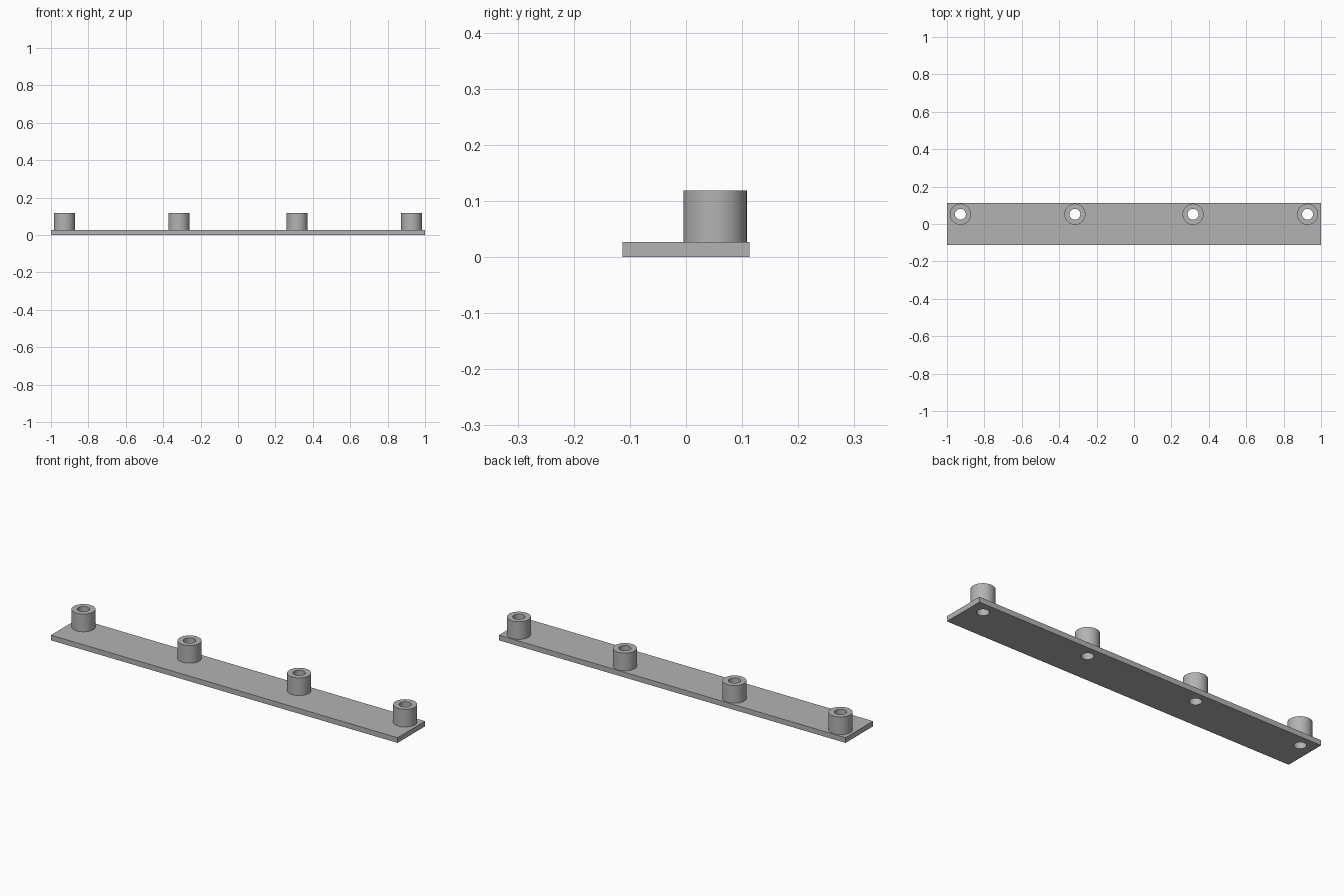
import bpy, bmesh, math

cube = bpy.data.objects.get("Cube")
if cube:
    bpy.data.objects.remove(cube, do_unlink=True)

LENGTH, WIDTH, THICK = 2.0, 0.226, 0.027
TOP = 0.119
OUTER, INNER, SIDES = 0.0565, 0.029, 64
POST_Y = 0.052
POST_X = (-0.928, -0.316, 0.316, 0.928)

grey = bpy.data.materials.new("plain grey")
grey.use_nodes = True
color = (0.45, 0.45, 0.45, 1)
grey.diffuse_color = color
grey.node_tree.nodes["Principled BSDF"].inputs["Base Color"].default_value = color


def make_object(name, bm):
    bmesh.ops.recalc_face_normals(bm, faces=bm.faces)
    mesh = bpy.data.meshes.new(name)
    bm.to_mesh(mesh)
    bm.free()
    mesh.materials.append(grey)
    obj = bpy.data.objects.new(name, mesh)
    bpy.context.collection.objects.link(obj)
    return obj


def smooth(obj):
    bpy.ops.object.select_all(action='DESELECT')
    obj.select_set(True)
    bpy.context.view_layer.objects.active = obj
    bpy.ops.object.shade_smooth_by_angle(angle=math.radians(30))


def ring(bm, radius, z):
    return [bm.verts.new((radius * math.cos(a), radius * math.sin(a), z))
            for a in (math.tau * i / SIDES for i in range(SIDES))]


# Hollow post: outer wall, top rim and a bore running down through the plate
def make_post(name, x):
    bm = bmesh.new()
    rings = [ring(bm, OUTER, THICK), ring(bm, OUTER, TOP),
             ring(bm, INNER, TOP), ring(bm, INNER, THICK)]
    for low, high in zip(rings, rings[1:] + rings[:1]):
        for i in range(SIDES):
            j = (i + 1) % SIDES
            bm.faces.new((low[i], low[j], high[j], high[i]))
    post = make_object(name, bm)
    post.location = (x, POST_Y, 0)
    smooth(post)


# Flat base plate
bm = bmesh.new()
bmesh.ops.create_cube(bm, size=1)
bmesh.ops.scale(bm, vec=(LENGTH, WIDTH, THICK), verts=bm.verts)
bmesh.ops.translate(bm, vec=(0, 0, THICK / 2), verts=bm.verts)
plate = make_object("base_plate", bm)

# Cutter for the four through holes
bm = bmesh.new()
for x in POST_X:
    hole = bmesh.ops.create_cone(bm, cap_ends=True, segments=SIDES, radius1=INNER,
                                 radius2=INNER, depth=THICK * 4)
    bmesh.ops.translate(bm, vec=(x, POST_Y, 0), verts=hole["verts"])
cutter = make_object("hole_cutter", bm)
cutter.hide_render = True
cutter.hide_viewport = True

cut = plate.modifiers.new("holes", 'BOOLEAN')
cut.operation = 'DIFFERENCE'
cut.solver = 'EXACT'
cut.object = cutter

# Row of posts along the back edge
for number, x in enumerate(POST_X, 1):
    make_post(f"post_{number}", x)

smooth(plate)
